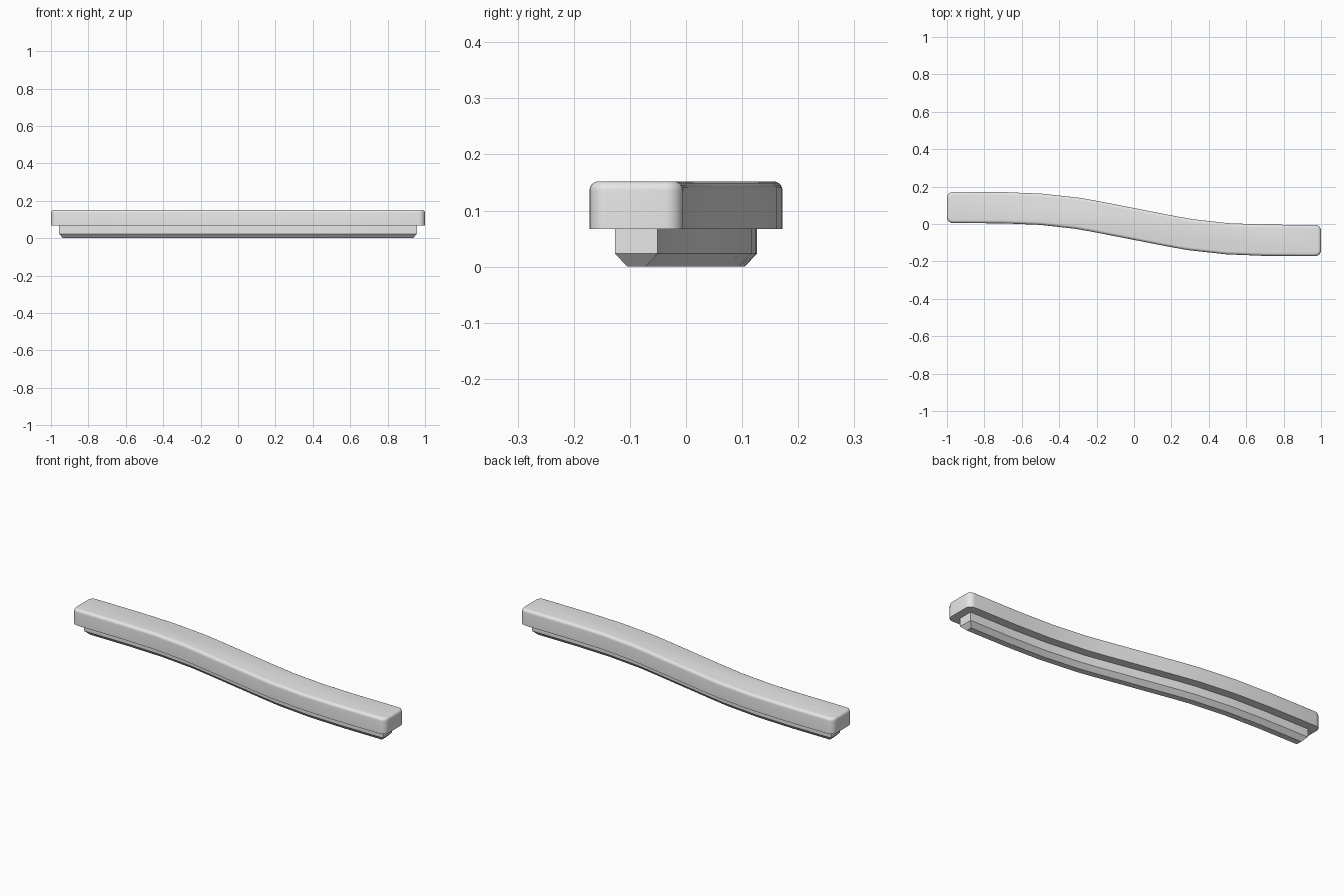
import bpy, bmesh, math

cube = bpy.data.objects.get("Cube")
if cube:
    bpy.data.objects.remove(cube, do_unlink=True)

# Plain grey finish
grey = bpy.data.materials.new("plain grey")
grey.use_nodes = True
grey.diffuse_color = (0.8, 0.8, 0.8, 1)
grey.node_tree.nodes["Principled BSDF"].inputs["Base Color"].default_value = (0.8, 0.8, 0.8, 1)

# Half of the S-shaped centre line; the other half is its half-turn copy
END_Y = 0.0885
HALF_PATH = [(0.7, 0.087), (0.5, 0.079), (0.3, 0.057), (0.2, 0.039)]
PATH = [(-x, y) for x, y in HALF_PATH] + [(0, 0)] + [(x, -y) for x, y in reversed(HALF_PATH)]


def half_outline(length, width, radius, steps):
    """Lower edge from left to right, then the right end up to its upper corner."""
    line = [(-1, END_Y)] + PATH + [(1, -END_Y)]
    pts = []
    for a, p, b in zip(line, line[1:], line[2:]):
        dx, dy = b[0] - a[0], b[1] - a[1]
        n = math.hypot(dx, dy)
        pts.append((p[0] + dy / n * width, p[1] - dx / n * width))
    for side, start in ((-1, -math.pi / 2), (1, 0)):
        cx, cy = length - radius, -END_Y + side * (width - radius)
        if not steps:
            pts.append((length, -END_Y + side * width))
            continue
        for i in range(steps + 1):
            t = start + math.pi / 2 * i / steps
            pts.append((cx + radius * math.cos(t), cy + radius * math.sin(t)))
    return pts


def swept_block(name, length, width, radius, steps, levels):
    """Loft outlines through (height, inset) levels and cap both ends."""
    bm = bmesh.new()
    rings = []
    for z, inset in levels:
        half = half_outline(length - inset, width - inset, max(radius - inset, 0.004), steps)
        full = half + [(-x, -y) for x, y in half]
        rings.append([bm.verts.new((x, y, z)) for x, y in full])
    n = len(rings[0])
    for low, high in zip(rings, rings[1:]):
        for i in range(n):
            j = (i + 1) % n
            bm.faces.new((low[i], low[j], high[j], high[i]))
    bm.faces.new(list(reversed(rings[0])))
    bm.faces.new(rings[-1])
    bmesh.ops.recalc_face_normals(bm, faces=bm.faces[:])
    mesh = bpy.data.meshes.new(name)
    bm.to_mesh(mesh)
    bm.free()
    mesh.materials.append(grey)
    obj = bpy.data.objects.new(name, mesh)
    bpy.context.collection.objects.link(obj)
    bpy.ops.object.select_all(action="DESELECT")
    obj.select_set(True)
    bpy.context.view_layer.objects.active = obj
    bpy.ops.object.shade_smooth_by_angle(angle=math.radians(30))
    return obj


# Upper bar with a rounded top rim
TOP, RIM = 0.152, 0.016
rim = [(TOP - RIM + RIM * math.sin(t), RIM - RIM * math.cos(t))
       for t in (math.pi / 2 * i / 5 for i in range(6))]
swept_block("handle_bar", 1.0, 0.0835, 0.032, 6, [(0.067, 0)] + rim)

# Lower rail with a chamfered underside
swept_block("lower_rail", 0.957, 0.038, 0, 0, [(0, 0.022), (0.023, 0), (0.067, 0)])
